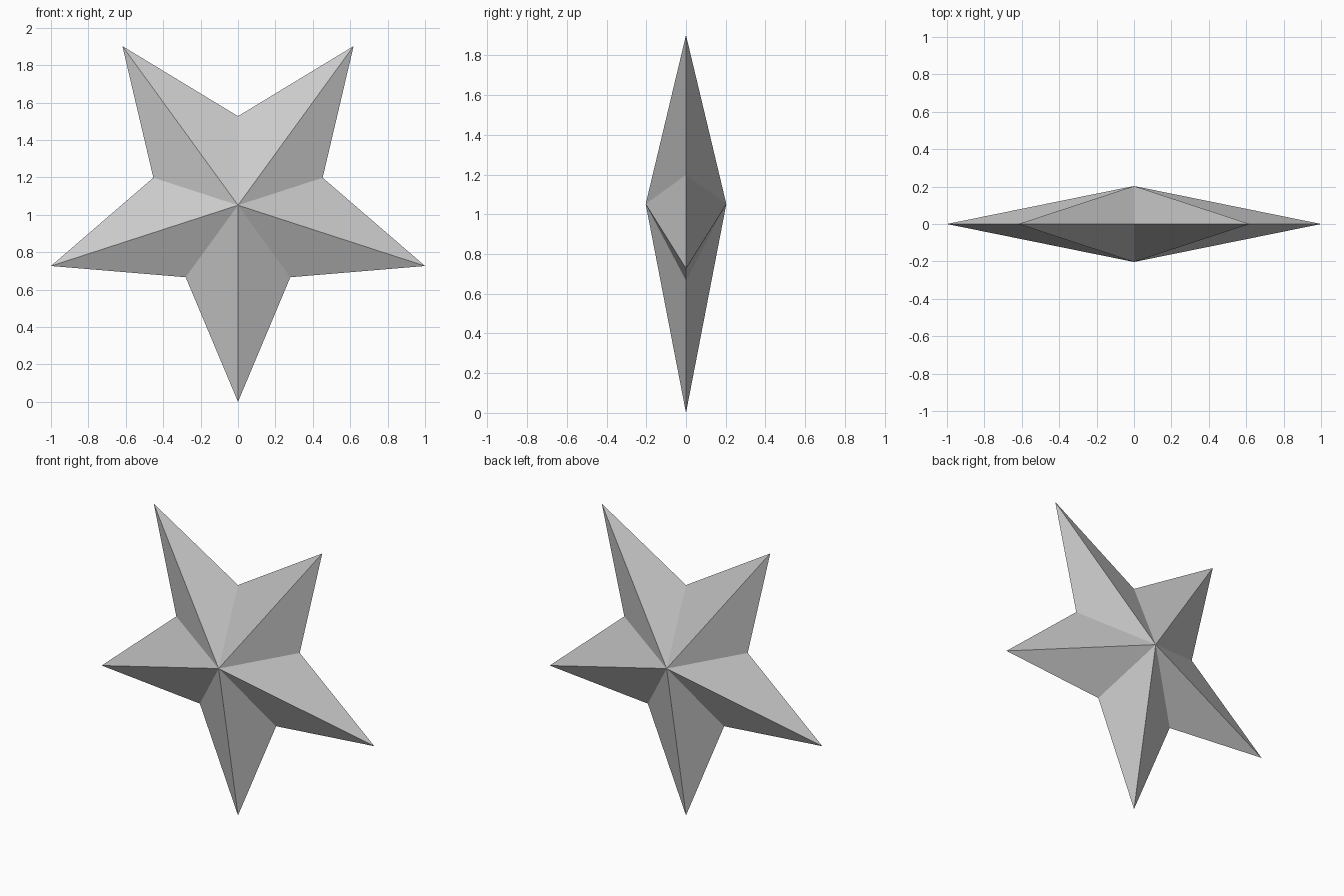
import bpy, bmesh
from math import sin, cos, pi, radians

if "Cube" in bpy.data.objects:
    bpy.data.objects.remove(bpy.data.objects["Cube"])

OUTER = 1 / sin(radians(72))   # tip radius giving a width of 2
INNER = 0.476                  # notch radius
DEPTH = 0.203                  # apex distance in front and behind
CENTRE_Z = OUTER               # lowest tip rests on z = 0

bm = bmesh.new()

# Outline: tips and notches alternating, starting at the bottom tip
rim = []
for i in range(10):
    a = i * pi / 5
    r = INNER if i % 2 else OUTER
    rim.append(bm.verts.new((r * sin(a), 0, CENTRE_Z - r * cos(a))))

# Front and back facets fanning out from the two apexes
for y in (-DEPTH, DEPTH):
    apex = bm.verts.new((0, y, CENTRE_Z))
    for i in range(10):
        bm.faces.new((apex, rim[i], rim[(i + 1) % 10]))

bmesh.ops.recalc_face_normals(bm, faces=bm.faces)
mesh = bpy.data.meshes.new("star")
bm.to_mesh(mesh)
bm.free()
bpy.context.collection.objects.link(bpy.data.objects.new("star", mesh))
